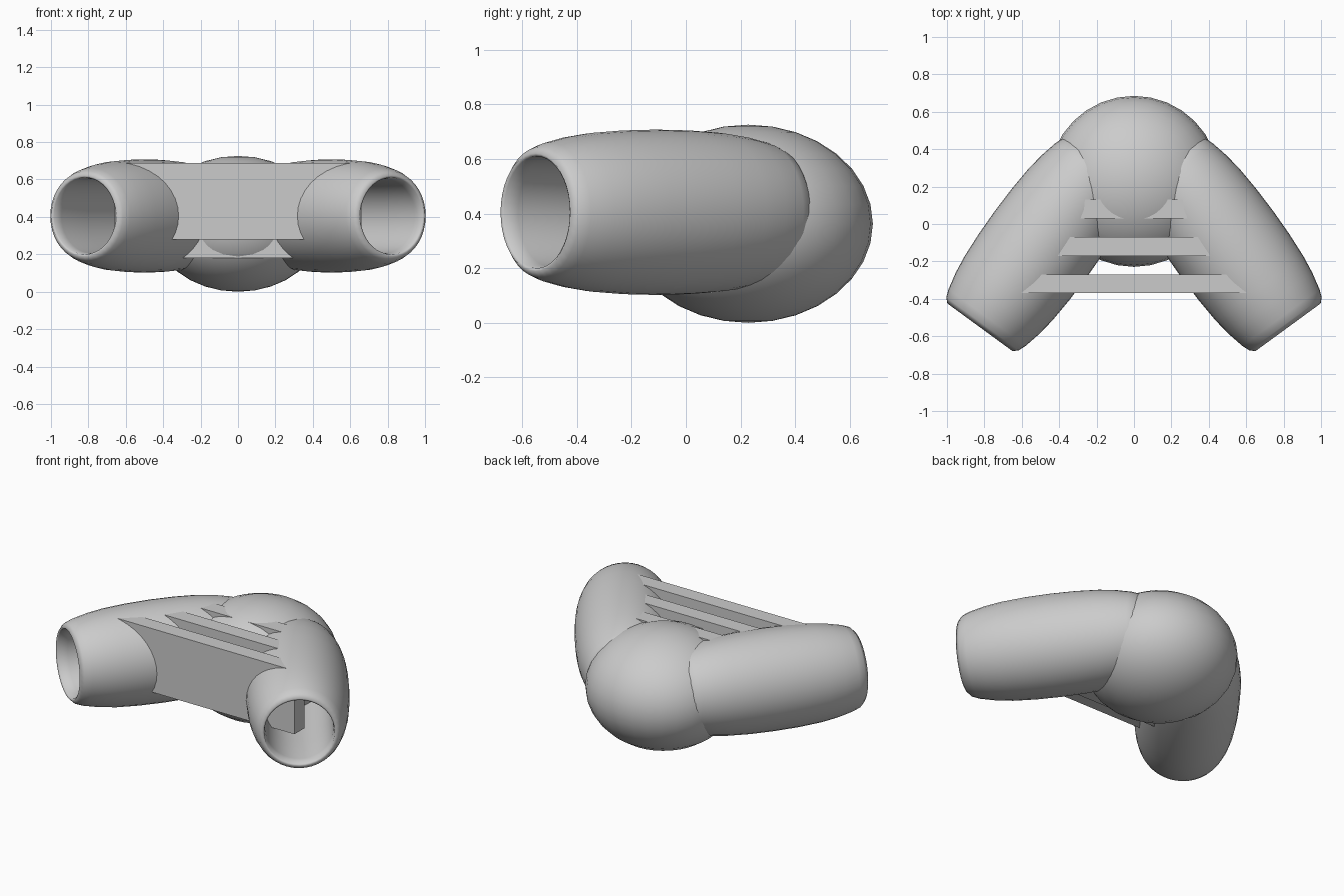
import bpy, bmesh, math
from mathutils import Vector, Matrix

if "Cube" in bpy.data.objects:
    bpy.data.objects.remove(bpy.data.objects["Cube"])

grey = bpy.data.materials.new("plain grey")
grey.diffuse_color = (0.6, 0.6, 0.6, 1)
grey.use_nodes = True
grey.node_tree.nodes["Principled BSDF"].inputs["Base Color"].default_value = grey.diffuse_color


def finish(name, bm, smooth):
    bmesh.ops.recalc_face_normals(bm, faces=bm.faces)
    for f in bm.faces:
        f.smooth = smooth
    me = bpy.data.meshes.new(name)
    bm.to_mesh(me)
    bm.free()
    me.materials.append(grey)
    ob = bpy.data.objects.new(name, me)
    bpy.context.collection.objects.link(ob)
    return ob


# Flattened ball joining the two arms at the back
bm = bmesh.new()
bmesh.ops.create_uvsphere(bm, u_segments=32, v_segments=16, radius=1,
                          matrix=Matrix.Translation((0, 0.228, 0.363))
                          @ Matrix.Diagonal((0.457, 0.457, 0.363, 1)))
finish("back_ball", bm, True)

# Hollow barrel arms: (distance along axis, radius), mirrored end to end
half = [(0.15, 0.30), (0.29, 0.291), (0.39, 0.277), (0.483, 0.256), (0.525, 0.24),
        (0.548, 0.216), (0.541, 0.205), (0.48, 0.199), (0.25, 0.198)]
profile = [(0, 0.303)] + half + [(-t, r) for t, r in reversed(half)]
SIDES = 40


def arm(name, side):
    axis = Vector((0.59 * side, -0.807, 0))
    frame = (Matrix.Translation((0.5 * side, -0.11, 0.405))
             @ axis.to_track_quat('Z', 'Y').to_matrix().to_4x4())
    bm = bmesh.new()
    rings = []
    for t, r in profile:
        rings.append([bm.verts.new(frame @ Vector((r * math.cos(a), r * math.sin(a), t)))
                      for a in (2 * math.pi * i / SIDES for i in range(SIDES))])
    for k, ring in enumerate(rings):
        nxt = rings[(k + 1) % len(rings)]
        for i in range(SIDES):
            j = (i + 1) % SIDES
            bm.faces.new((ring[i], ring[j], nxt[j], nxt[i]))
    finish(name, bm, True)


arm("left_arm", -1)
arm("right_arm", 1)

# Flat slats bridging the arms: centre y, half length, bottom z, top z
slats = [(-0.32, 0.66, 0.28, 0.688), (-0.12, 0.50, 0.18, 0.686), (0.08, 0.36, 0.18, 0.685)]
for n, (y, hx, z0, z1) in enumerate(slats, 1):
    bm = bmesh.new()
    bmesh.ops.create_cube(bm, size=1, matrix=Matrix.Translation((0, y, (z0 + z1) / 2))
                          @ Matrix.Diagonal((2 * hx, 0.1, z1 - z0, 1)))
    finish("slat_%d" % n, bm, False)
